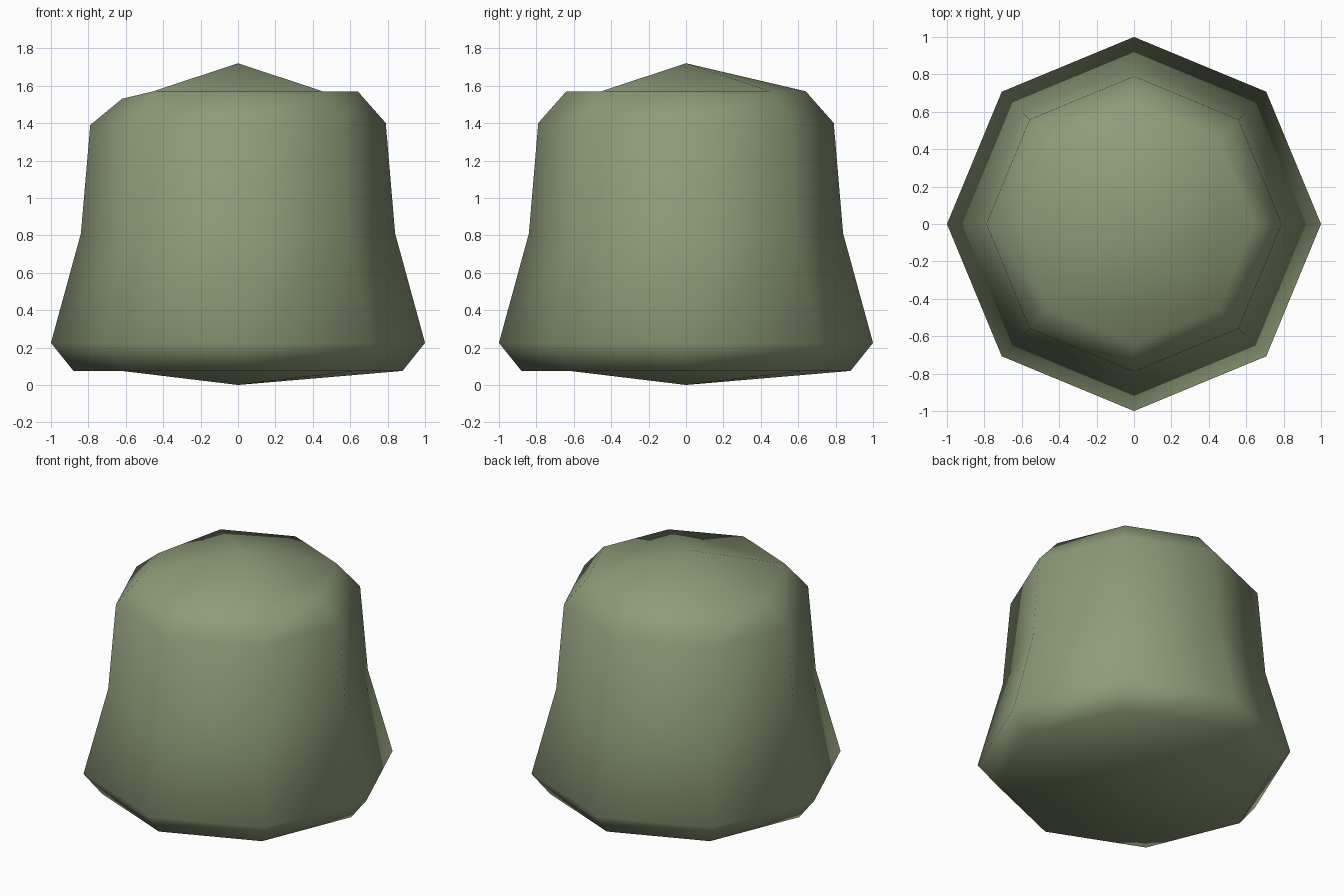
import bpy, bmesh, math

if "Cube" in bpy.data.objects:
    bpy.data.objects.remove(bpy.data.objects["Cube"])

SIDES = 8
# (radius, height) from bottom rim to top rim
PROFILE = [(0.88, 0.075), (1.0, 0.225), (0.84, 0.81), (0.79, 1.40), (0.64, 1.57)]

bm = bmesh.new()
rings = []
for r, z in PROFILE:
    rings.append([bm.verts.new((r * math.cos(i * math.tau / SIDES),
                                r * math.sin(i * math.tau / SIDES), z))
                  for i in range(SIDES)])

# slightly dented top rim on the left
rings[-1][4].co = (-0.62, 0, 1.53)
rings[-2][4].co.z = 1.39

# side walls
for lower, upper in zip(rings, rings[1:]):
    for i in range(SIDES):
        j = (i + 1) % SIDES
        bm.faces.new((lower[i], lower[j], upper[j], upper[i]))


# cap of four corner-to-corner wedges; "spokes" are axis vertices joined to the apex
def cap(ring, z, spokes):
    apex = bm.verts.new((0, 0, z))
    for i in range(0, SIDES, 2):
        a, m, b = ring[i - 1], ring[i], ring[i + 1]
        if i in spokes:
            tris = ((apex, a, m), (apex, m, b))
        else:
            tris = ((apex, a, b), (a, m, b))
        for t in tris:
            bm.faces.new(t)


cap(rings[-1], 1.72, {2})
cap(rings[0], 0.0, {0, 2})
bmesh.ops.recalc_face_normals(bm, faces=bm.faces)

mesh = bpy.data.meshes.new("body")
bm.to_mesh(mesh)
bm.free()
mesh.shade_smooth()
body = bpy.data.objects.new("body", mesh)
bpy.context.collection.objects.link(body)

# muted green
mat = bpy.data.materials.new("moss_green")
mat.diffuse_color = (0.27, 0.33, 0.19, 1)
mat.use_nodes = True
mat.node_tree.nodes["Principled BSDF"].inputs["Base Color"].default_value = mat.diffuse_color
mesh.materials.append(mat)
